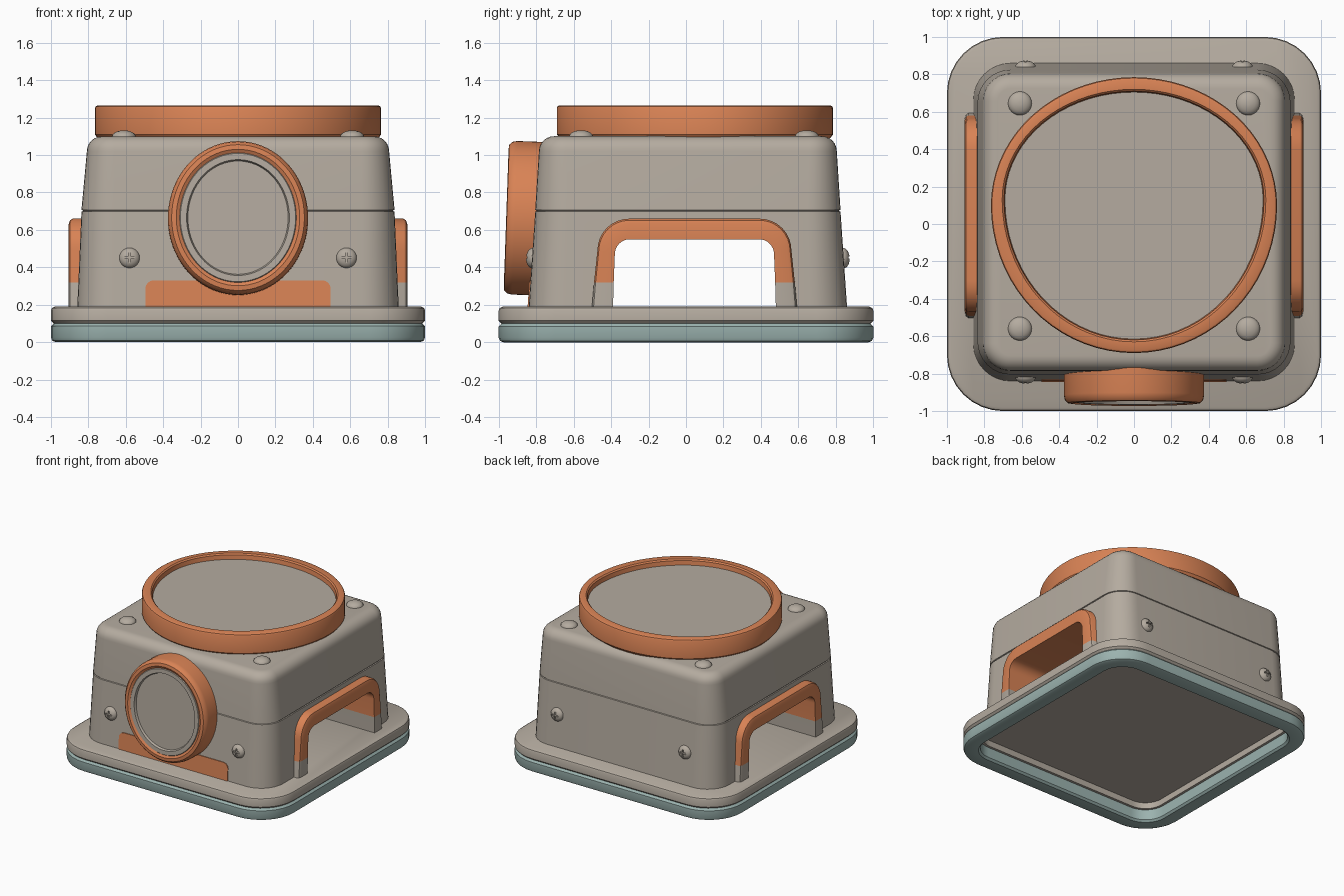
import bpy, bmesh
from math import sin, cos, pi, radians
from mathutils import Vector

if "Cube" in bpy.data.objects:
    bpy.data.objects.remove(bpy.data.objects["Cube"])


def material(name, rgb):
    m = bpy.data.materials.new(name)
    m.use_nodes = True
    m.diffuse_color = (*rgb, 1)
    bsdf = next(n for n in m.node_tree.nodes if n.type == 'BSDF_PRINCIPLED')
    bsdf.inputs["Base Color"].default_value = (*rgb, 1)
    bsdf.inputs["Roughness"].default_value = 0.6
    return m


BEIGE = material("warm_beige", (0.46, 0.41, 0.35))
ORANGE = material("terracotta_orange", (0.69, 0.225, 0.09))
TEAL = material("pale_teal", (0.33, 0.45, 0.43))


def smooth(ob, angle=35):
    bpy.ops.object.select_all(action='DESELECT')
    ob.select_set(True)
    bpy.context.view_layer.objects.active = ob
    bpy.ops.object.shade_smooth_by_angle(angle=radians(angle))


def loft(name, rings, mats, colour=lambda band, c: 0, closed=False, angle=35):
    """Skin a list of equal-length rings; cap the ends unless closed."""
    bm = bmesh.new()
    loops = [[bm.verts.new(p) for p in ring] for ring in rings]
    n, k = len(loops[0]), len(loops)
    for b in range(k if closed else k - 1):
        lo, hi = loops[b], loops[(b + 1) % k]
        for i in range(n):
            j = (i + 1) % n
            f = bm.faces.new((lo[i], lo[j], hi[j], hi[i]))
            f.material_index = colour(b, f.calc_center_median())
    if not closed:
        for b, loop in ((-1, loops[0]), (k - 1, loops[-1])):
            f = bm.faces.new(loop)
            f.material_index = colour(b, f.calc_center_median())
    bmesh.ops.recalc_face_normals(bm, faces=bm.faces)
    mesh = bpy.data.meshes.new(name)
    bm.to_mesh(mesh)
    bm.free()
    for m in mats:
        mesh.materials.append(m)
    ob = bpy.data.objects.new(name, mesh)
    bpy.context.scene.collection.objects.link(ob)
    smooth(ob, angle)
    return ob


def cut(ob, cutter):
    """Subtract the cutter, apply, and remove the cutter."""
    mod = ob.modifiers.new("cut", 'BOOLEAN')
    mod.operation = 'DIFFERENCE'
    mod.solver = 'EXACT'
    mod.object = cutter
    bpy.context.view_layer.objects.active = ob
    bpy.ops.object.modifier_apply(modifier=mod.name)
    bpy.data.objects.remove(cutter)
    smooth(ob)


def rounded_rect(hx, hy, r, z, cy=0.0, seg=8):
    pts = []
    for q, (sx, sy) in enumerate(((1, 1), (-1, 1), (-1, -1), (1, -1))):
        for i in range(seg + 1):
            a = (q + i / seg) * pi / 2
            pts.append((sx * (hx - r) + r * cos(a), cy + sy * (hy - r) + r * sin(a), z))
    return pts


def egg(rx, up, down, cy, z, n=72):
    pts = []
    for i in range(n):
        a = 2 * pi * i / n
        pts.append((rx * cos(a), cy + (up if sin(a) > 0 else down) * sin(a), z))
    return pts


def arch(half, top, r, bottom, split=None, lean=0.0, seg=8):
    """Upside-down U as (across, height) points."""
    left = [(-half, bottom)]
    if split:
        left.append((-half + lean * 0.4, split))
    for i in range(seg + 1):
        a = i / seg * pi / 2
        left.append((-half + lean + r * (1 - cos(a)), top - r * (1 - sin(a))))
    return left + [(-x, z) for x, z in reversed(left)]


# Base: hollow-bottomed plate over a teal frame
plate = [(0.85, 0.15), (0.85, 0.1), (0.985, 0.1), (1, 0.115), (1, 0.17), (0.995, 0.182), (0.98, 0.19)]
loft("base_plate", [rounded_rect(h, h, h - 0.7, z) for h, z in plate], [BEIGE])
frame = [(0.87, 0.1), (0.87, 0.015), (0.885, 0), (0.975, 0), (0.993, 0.008),
         (1, 0.025), (1, 0.085), (0.985, 0.1)]
loft("base_frame", [rounded_rect(h, h, h - 0.7, z) for h, z in frame], [TEAL], closed=True)

# Tapered body with a seam groove and rounded top
MID = 0.01
body_profile = [(0.86, 0.851, 0.17), (0.837, 0.815, 0.697), (0.83, 0.808, 0.7),
                (0.83, 0.808, 0.704), (0.837, 0.815, 0.707), (0.808, 0.795, 1.02)]
for step in range(1, 7):
    a = step / 6 * pi / 2
    inset = 0.08 * (1 - cos(a))
    body_profile.append((0.808 - inset, 0.795 - inset, 1.02 + 0.08 * sin(a)))
body = loft("body", [rounded_rect(hx, hy, hx - 0.66, z, MID) for hx, hy, z in body_profile], [BEIGE])

# Tunnel through the body, lined by an arch with beige feet
ARCH_Y = 0.045
mid_arch = arch(0.5, 0.61, 0.13, 0.1)
tunnel = loft("tunnel_cutter", [[(x, ARCH_Y + y, z) for y, z in mid_arch] for x in (-1.2, 1.2)], [BEIGE])
tunnel.hide_render = True
cut(body, tunnel)

outer = arch(0.548, 0.66, 0.17, 0.18, split=0.32, lean=0.03)
inner = arch(0.435, 0.55, 0.08, 0.18, split=0.32, lean=0.01)
sections = []
for o, i in zip(outer, inner):
    o, i = Vector(o), Vector(i)
    section = []
    for x, t in ((0.905, 0), (0.905, 0.75), (0.898, 0.92), (0.885, 1)):
        p = i.lerp(o, t)
        section.append((x, ARCH_Y + p.x, p.y))
    sections.append(section + [(-x, y, z) for x, y, z in reversed(section)])
loft("tunnel_arch", sections, [BEIGE, ORANGE], lambda b, c: int(c.z > 0.32))


def wall(z):
    return 0.851 - (z - 0.17) * 0.0683


# Low front panel lying against the sloped wall
panel = arch(0.495, 0.33, 0.045, 0.185)
loft("front_panel", [[(x, MID - wall(z) - d, z) for x, z in panel] for d in (-0.01, 0.006)], [ORANGE])

# Top ring with a recessed disc
rim = [(0.75, 1.09, 0), (0.765, 1.11, 0), (0.765, 1.25, 0), (0.76, 1.26, 0), (0.75, 1.265, 0)]
rings = [egg(r, r - 0.08, r + 0.025, 0.1, z) for r, z, _ in rim]
rings += [egg(r, r - 0.115, r + 0.055, 0.13, z) for r, z in ((0.705, 1.265), (0.695, 1.255), (0.69, 1.22))]
loft("top_ring", rings, [ORANGE, BEIGE], lambda b, c: int(b == len(rings) - 1))

# Front oval port: orange collar, beige bezel and lens
port = [(0.375, -0.08), (0.375, 0.13), (0.37, 0.155), (0.355, 0.172), (0.33, 0.175),
        (0.312, 0.165), (0.308, 0.17), (0.275, 0.17), (0.268, 0.152)]
front_port = loft("front_port", [egg(r, r + 0.035, r + 0.035, 0, z) for r, z in port],
                  [ORANGE, BEIGE], lambda b, c: int(b >= 5))
front_port.location = (0, -0.785, 0.66)
front_port.rotation_euler.x = radians(88)


def dome(name, r, h):
    rings = [egg(r, r, r, 0, -0.03, 24)]
    for a in (0, 18, 36, 54, 72, 82):
        s = r * cos(radians(a))
        rings.append(egg(s, s, s, 0, h * sin(radians(a)), 24))
    return loft(name, rings, [BEIGE])


def place(source, name, loc, rot=(0, 0, 0)):
    ob = source.copy()
    ob.name = name
    ob.location, ob.rotation_euler = loc, rot
    bpy.context.scene.collection.objects.link(ob)


# Cross-slotted wall screws, front and back
screw = dome("screw", 0.055, 0.035)
for a, b in ((0.028, 0.006), (0.006, 0.028)):
    slot = loft("slot_cutter", [rounded_rect(a, b, 0.001, z, seg=1) for z in (0.022, 0.1)], [BEIGE])
    cut(screw, slot)
for side, x in (("right", -0.58), ("left", 0.58)):
    place(screw, "front_screw_" + side, (x, MID - wall(0.45) + 0.003, 0.45), (radians(86), 0, 0))
    place(screw, "back_screw_" + side, (x, MID + wall(0.45) - 0.003, 0.45), (radians(86), 0, pi))
bpy.data.objects.remove(screw)

# Domed bolts on the top corners
bolt = dome("bolt", 0.064, 0.034)
for side, x in (("right", -0.61), ("left", 0.61)):
    place(bolt, "front_bolt_" + side, (x, -0.56, 1.098))
    place(bolt, "back_bolt_" + side, (x, 0.645, 1.098))
bpy.data.objects.remove(bolt)
